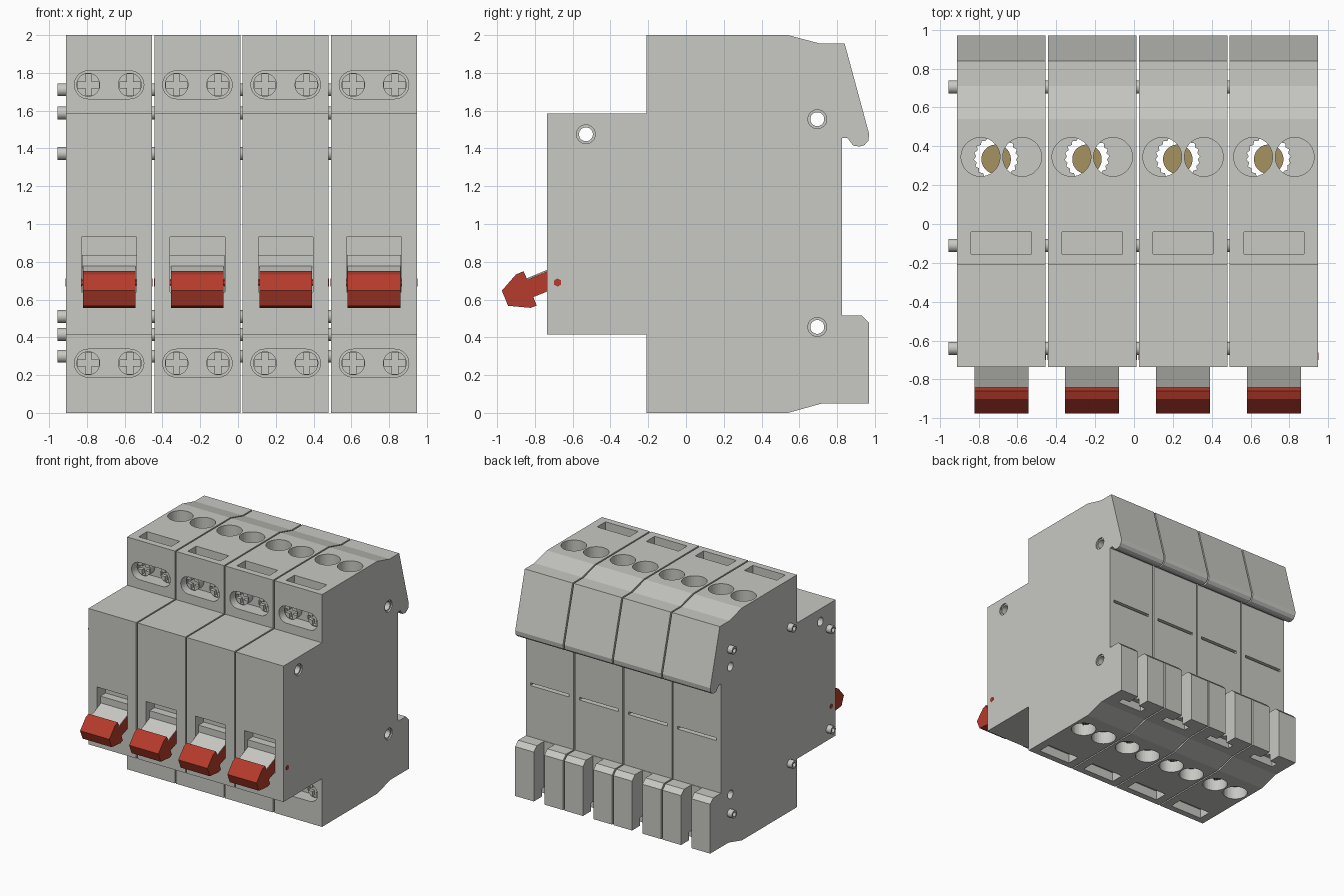
import bpy, bmesh, math
from mathutils import Vector

if "Cube" in bpy.data.objects:
    bpy.data.objects.remove(bpy.data.objects["Cube"])


def material(name, rgb):
    m = bpy.data.materials.new(name)
    m.use_nodes = True
    m.diffuse_color = (*rgb, 1)
    m.node_tree.nodes["Principled BSDF"].inputs["Base Color"].default_value = (*rgb, 1)
    return m


GREY = material("light grey plastic", (0.58, 0.58, 0.55))
RED = material("red plastic", (0.47, 0.045, 0.025))
BRASS = material("brass", (0.38, 0.29, 0.12))
DARK = material("dark interior", (0.035, 0.035, 0.028))

WIDTH, PITCH, FIRST = 0.455, 0.4675, -0.6825
HALF = WIDTH / 2
CENTRES = [FIRST + PITCH * i for i in range(4)]


def prism(name, points, axis, lo, hi, mat=GREY):
    """Extrude a 2D outline along an axis; the outline uses the other two axes in order."""
    def place(p, d):
        c = list(p)
        c.insert("xyz".index(axis), d)
        return Vector(c)
    bm = bmesh.new()
    ends = [[bm.verts.new(place(p, d)) for p in points] for d in (lo, hi)]
    for ring in ends:
        bm.faces.new(ring)
    n = len(points)
    for i in range(n):
        j = (i + 1) % n
        bm.faces.new((ends[0][i], ends[0][j], ends[1][j], ends[1][i]))
    bmesh.ops.recalc_face_normals(bm, faces=bm.faces)
    mesh = bpy.data.meshes.new(name)
    bm.to_mesh(mesh)
    bm.free()
    ob = bpy.data.objects.new(name, mesh)
    bpy.context.collection.objects.link(ob)
    mesh.materials.append(mat)
    return ob


def circle(cx, cy, r, n=32, r2=None):
    out = []
    for i in range(n):
        a = 2 * math.pi * (i + 0.5) / n
        k = r2 if r2 and i % 2 else r
        out.append((cx + k * math.cos(a), cy + k * math.sin(a)))
    return out


def rect(x0, x1, y0, y1):
    return [(x0, y0), (x1, y0), (x1, y1), (x0, y1)]


def stadium(cz, dx, r, n=16):
    angles = [math.pi * i / n - math.pi / 2 for i in range(n + 1)]
    right = [(dx + r * math.cos(a), cz + r * math.sin(a)) for a in angles]
    left = [(-x, 2 * cz - z) for x, z in right]
    return right + left


def cut(ob, *outline):
    tool = prism("cutter", *outline)
    tool.hide_render = True
    mod = ob.modifiers.new("cut", "BOOLEAN")
    mod.operation, mod.solver, mod.object = "DIFFERENCE", "EXACT", tool
    bpy.context.view_layer.objects.active = ob
    bpy.ops.object.modifier_apply(modifier=mod.name)
    bpy.data.objects.remove(tool)


def smooth(ob):
    bpy.ops.object.select_all(action="DESELECT")
    ob.select_set(True)
    bpy.context.view_layer.objects.active = ob
    bpy.ops.object.shade_smooth_by_angle(angle=math.radians(30))


def repeat(ob):
    """Place a part in every module, sharing its mesh."""
    base = ob.location.copy()
    for i, x in enumerate(CENTRES):
        part = ob if i == 0 else ob.copy()
        if i:
            bpy.context.collection.objects.link(part)
        part.location = base + Vector((x, 0, 0))


# Housing with stepped front and rail hook at the back
profile = [(-0.735, 0.415), (-0.735, 1.585), (-0.21, 1.585), (-0.21, 2), (0.54, 2),
           (0.71, 1.955), (0.84, 1.955), (0.97, 1.475), (0.965, 1.44), (0.945, 1.418),
           (0.92, 1.41), (0.885, 1.415), (0.855, 1.455), (0.825, 1.455), (0.825, 0.515),
           (0.93, 0.515), (0.97, 0.475), (0.97, 0.05), (0.72, 0.05), (0.54, 0),
           (-0.21, 0), (-0.21, 0.415)]
body = prism("housing", profile, "x", -HALF, HALF)

# Terminal bore through the middle
BX, BY = -0.027, 0.34
cut(body, circle(BX, BY, 0.115, 40, 0.103), "z", 0.1, 1.9)

# Wire entries, slots and screw recesses, the same at top and bottom
for flip in (False, True):
    def span(lo, hi):
        return (2 - hi, 2 - lo) if flip else (lo, hi)
    for s in (-1, 1):
        cut(body, circle(s * 0.107, 0.345, 0.1), "z", *span(1.89, 2.1))
    cut(body, rect(-0.155, 0.155, -0.155, -0.04), "z", *span(1.92, 2.1))
    cut(body, stadium(sum(span(1.737, 1.737)) / 2, 0.11, 0.074), "y", -0.3, -0.09)

# Lever window, rail clip notch and rear slit
cut(body, rect(-0.145, 0.145, 0.64, 0.93), "y", -0.8, -0.62)
cut(body, rect(-0.05, 0.05, -0.1, 0.6), "y", 0.83, 1.1)
cut(body, rect(-0.12, 0.12, 0.8, 0.86), "z", -0.1, 0.12)
cut(body, rect(-0.185, 0.185, 0.957, 0.98), "y", 0.78, 0.9)

# Side rivet holes
for y, z in ((-0.53, 1.475), (0.695, 1.555), (0.695, 0.455)):
    cut(body, circle(y, z, 0.037, 20), "x", -0.4, 0.4)
    cut(body, circle(y, z, 0.05, 20), "x", HALF - 0.012, 0.4)

body.data.materials.clear()
body.data.materials.append(GREY)
body.data.materials.append(DARK)
for f in body.data.polygons:
    c = f.center
    in_bore = math.hypot(c.x - BX, c.y - BY) < 0.118 and 0.1 < c.z < 1.9
    f.material_index = 1 if in_bore and abs(f.normal.z) < 0.2 else 0
repeat(body)

# Brass terminal core inside the bore
core = prism("terminal_core", circle(BX, 0.333, 0.076), "z", 0.6, 1.4, BRASS)
smooth(core)
repeat(core)

# Cross head terminal screws
for z in (0.263, 1.737):
    for s in (-1, 1):
        x = s * 0.11
        screw = prism("terminal_screw", circle(x, z, 0.063), "y", -0.15, -0.085)
        cross = [(0.056, 0.016), (0.016, 0.016), (0.016, 0.056)]
        outline = []
        for a, b in ((1, 0), (0, 1), (-1, 0), (0, -1)):
            outline += [(x + a * u - b * v, z + b * u + a * v) for u, v in cross]
        cut(screw, outline, "y", -0.2, -0.12)
        smooth(screw)
        repeat(screw)

# Lever: ledge behind, red handle, grey upper plate on the arm
repeat(prism("lever_ledge", rect(-0.69, -0.6, 0.63, 0.835), "x", -0.144, 0.144))
handle = [(-0.68, 0.773), (-0.84, 0.705), (-0.86, 0.75), (-0.9, 0.733), (-0.975, 0.647),
          (-0.942, 0.567), (-0.823, 0.556), (-0.79, 0.568), (-0.808, 0.613), (-0.68, 0.665)]
repeat(prism("lever_handle", handle, "x", -0.139, 0.139, RED))
plate = [(-0.68, 0.774), (-0.68, 0.781), (-0.841, 0.713), (-0.84, 0.706)]
repeat(prism("lever_top_plate", plate, "x", -0.139, 0.139))

# Pivot pin
repeat(prism("lever_pivot", circle(-0.68, 0.69, 0.022, 6), "x", -HALF - 0.002, HALF + 0.002, RED))

# Hollow joining pegs on the right hand side of each module
for y, z in ((0.705, 1.71), (0.705, 0.3), (-0.11, 1.588), (-0.11, 0.415),
             (-0.64, 1.373), (-0.64, 0.51)):
    peg = prism("joining_peg", circle(y, z, 0.034, 20), "x", -HALF - 0.045, -HALF + 0.01)
    cut(peg, circle(y, z, 0.02, 20), "x", -0.4, -HALF - 0.01)
    smooth(peg)
    repeat(peg)
